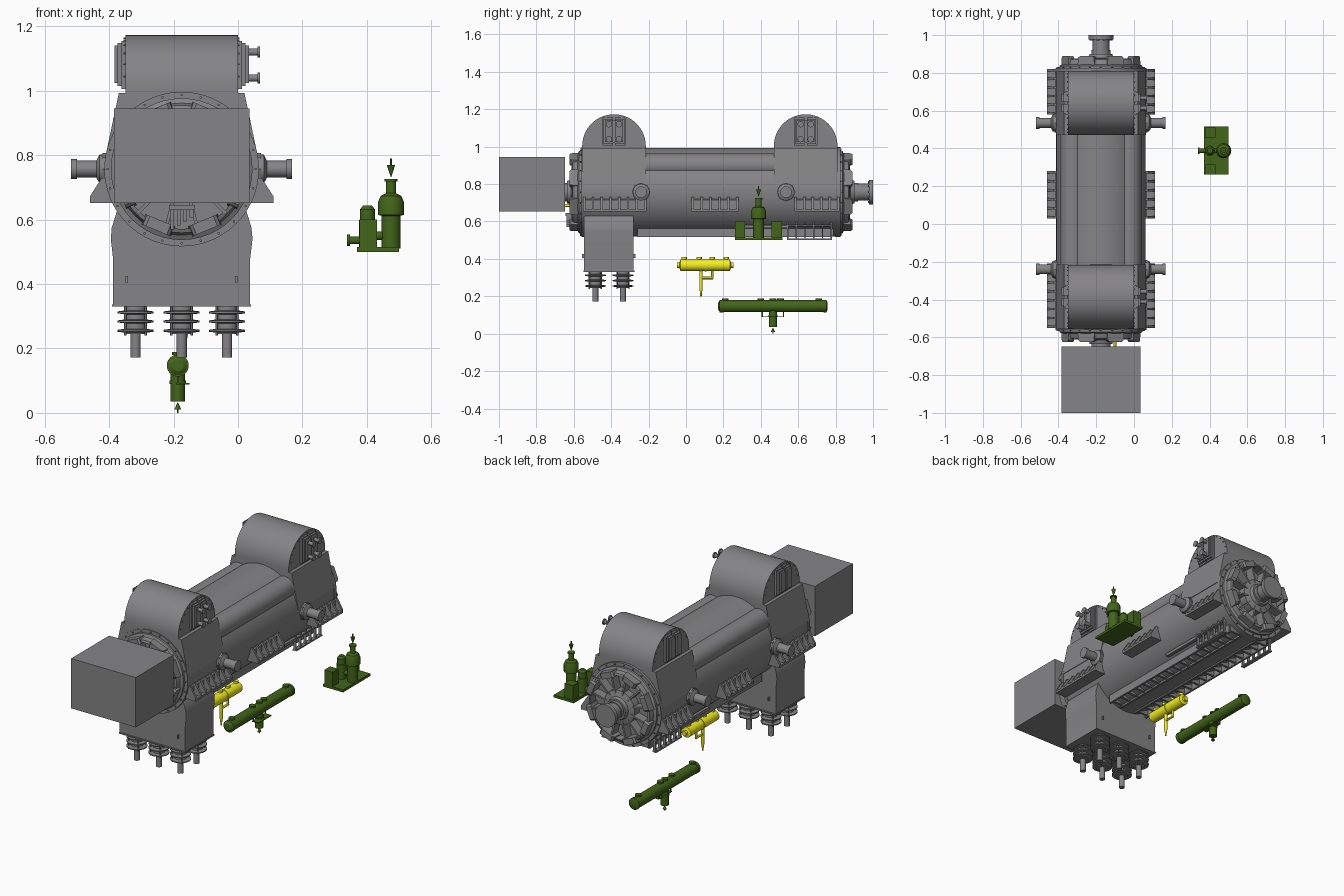
import bpy, bmesh
from math import sin, cos, pi, radians
from mathutils import Vector, Matrix

if "Cube" in bpy.data.objects:
    bpy.data.objects.remove(bpy.data.objects["Cube"])

CX, CZ = -0.175, 0.757          # machine axis
ENDS = (-1, 1)
DOMES = (-0.385, 0.64)


def material(name, c):
    m = bpy.data.materials.new(name)
    m.diffuse_color = (*c, 1)
    m.use_nodes = True
    m.node_tree.nodes["Principled BSDF"].inputs["Base Color"].default_value = m.diffuse_color
    return m


GREEN = material("dark_green", (0.055, 0.13, 0.01))
YELLOW = material("yellow", (0.9, 0.86, 0.015))
GREY = material("dark_grey", (0.235, 0.23, 0.238))


def to3(axis, a, b, h):
    return {'X': (h, a, b), 'Y': (a, h, b), 'Z': (a, b, h)}[axis]


def box(bm, x0, x1, y0, y1, z0, z1, rot=None):
    m = Matrix.Translation(((x0 + x1) / 2, (y0 + y1) / 2, (z0 + z1) / 2))
    if rot:
        m = rot @ m
    m = m @ Matrix.Diagonal((abs(x1 - x0), abs(y1 - y0), abs(z1 - z0), 1))
    bmesh.ops.create_cube(bm, size=1, matrix=m)


def lathe(bm, axis, a, b, prof, seg=32, closed=False):
    """Spin (radius, height) pairs round an axis through (a, b)."""
    rings = [[bm.verts.new(to3(axis, a + r * cos(2 * pi * i / seg), b + r * sin(2 * pi * i / seg), h))
              for i in range(seg)] for r, h in prof]
    pairs = list(zip(rings, rings[1:])) + ([(rings[-1], rings[0])] if closed else [])
    for p, q in pairs:
        for i in range(seg):
            j = (i + 1) % seg
            bm.faces.new((p[i], p[j], q[j], q[i]))
    if not closed:
        bm.faces.new(rings[0])
        bm.faces.new(rings[-1])


def cyl(bm, axis, a, b, r, h0, h1, seg=24):
    lathe(bm, axis, a, b, [(r, h0), (r, h1)], seg)


def prism(bm, axis, pts, h0, h1):
    p, q = [[bm.verts.new(to3(axis, a, b, h)) for a, b in pts] for h in (h0, h1)]
    bm.faces.new(p)
    bm.faces.new(q)
    for i in range(len(pts)):
        j = (i + 1) % len(pts)
        bm.faces.new((p[i], p[j], q[j], q[i]))


def part(name, build, mat=GREY):
    bm = bmesh.new()
    build(bm)
    bmesh.ops.recalc_face_normals(bm, faces=bm.faces)
    me = bpy.data.meshes.new(name)
    bm.to_mesh(me)
    bm.free()
    ob = bpy.data.objects.new(name, me)
    bpy.context.collection.objects.link(ob)
    me.materials.append(mat)


# Stator casing with two shoulder ducts and end flanges
def casing(bm):
    lathe(bm, 'Y', CX, CZ, [(.24, -.56), (.24, -.54), (.237, -.54), (.237, .8), (.24, .8), (.24, .825)], 64)
    for s in ENDS:
        cyl(bm, 'Y', CX + s * .15, .9, .064, -.23, .49, 32)
part("stator_casing", casing)


# Cooler domes on sloping saddles
def arch(y, r, z, base):
    return [(y - r, base)] + [(y - r * cos(pi * i / 32), z + r * sin(pi * i / 32)) for i in range(33)] + [(y + r, base)]


def domes(bm):
    for y in DOMES:
        prism(bm, 'X', arch(y, .17, 1.003, .93), -.35, 0)
        prism(bm, 'Y', [(CX + x, z) for x, z in ((-.238, .79), (-.195, .993), (.195, .993), (.238, .79))],
              y - .17, y + .17)
part("cooler_domes", domes)


def headers(bm):
    for y in DOMES:
        for x, s in ((-.35, -1), (0, 1)):
            for d, w, z0, z1 in ((.012, .062, 1.005, 1.155), (.024, .055, 1.015, 1.148), (.034, .048, 1.025, 1.14)):
                for k in ENDS:
                    ya, yb = y + k * .006, y + k * w
                    box(bm, x, x + s * d, min(ya, yb), max(ya, yb), z0, z1)
            box(bm, x, x + s * .02, y - .02, y + .02, 1.02, 1.14)
        for dy in (-.027, .027):
            for z in (1.04, 1.12):
                lathe(bm, 'X', y + dy, z, [(.011, .03), (.011, .06), (.017, .06), (.017, .068)], 16)
part("cooler_headers", headers)


def cover_bolts(bm):
    for y in DOMES:
        for x, h in ((-.35, -.355), (0, .005)):
            for i in range(1, 12):
                t = pi * i / 12
                cyl(bm, 'X', y - .16 * cos(t), 1.003 + .16 * sin(t), .003, x, h, 6)
part("cover_bolts", cover_bolts)


# Ribbed bearing shields at both ends: rim, thin spokes over open pockets, hub
def shields(bm):
    for y, s in ((-.56, -1), (.825, 1)):
        lathe(bm, 'Y', CX, CZ, [(.22, y - s * .01), (.22, y + s * .012), (.205, y + s * .02), (.198, y + s * .045),
                                (.186, y + s * .05), (.186, y - s * .01)], 48, True)
        lathe(bm, 'Y', CX, CZ, [(.1, y - s * .01), (.1, y + s * .045), (.066, y + s * .055), (.06, y + s * .075)], 32)
        for i in range(12):
            rot = Matrix.Translation((CX, 0, CZ)) @ Matrix.Rotation(radians(30 * i + 15), 4, 'Y')
            box(bm, .06, .195, min(y, y + s * .052), max(y, y + s * .052), -.005, .005, rot)
        for i in range(8):
            rot = Matrix.Translation((CX, 0, CZ)) @ Matrix.Rotation(radians(45 * i + 22.5), 4, 'Y')
            prof = [(-.05, y), (-.045, y + s * .055), (-.035, y + s * .064),
                    (.035, y + s * .064), (.045, y + s * .055), (.05, y)]
            n = len(bm.verts)
            prism(bm, 'X', [(h, w) for w, h in prof], .172, .206)
            bm.verts.ensure_lookup_table()
            bmesh.ops.transform(bm, matrix=rot, verts=bm.verts[n:])
        for i in range(24):
            t = 2 * pi * i / 24
            cyl(bm, 'Y', CX + .23 * cos(t), CZ + .23 * sin(t), .004, y, y + s * .006, 6)
part("bearing_shields", shields)


def shaft(bm):
    lathe(bm, 'Y', CX, CZ, [(.05, -.655), (.05, .92), (.045, .92), (.045, .978), (.066, .978), (.066, 1)], 32)
    for i in range(10):
        t = 2 * pi * i / 10
        cyl(bm, 'Y', CX + .055 * cos(t), CZ + .055 * sin(t), .006, .972, 1, 8)
part("rotor_shaft", shaft)

part("exciter_box", lambda bm: box(bm, -.385, .035, -1, -.648, .652, .945))


def brushes(bm):
    box(bm, -.215, -.135, -.645, -.58, .63, .645)
    for i in range(4):
        box(bm, -.21 + i * .02, -.198 + i * .02, -.64, -.58, .57 + .012 * i, .64)
part("brush_holders", brushes)


# Lifting trunnions
def trunnions(bm):
    for y in (-.24, .535):
        for s in ENDS:
            lathe(bm, 'X', y, CZ, [(.045, CX + s * .21), (.045, CX + s * .255), (.026, CX + s * .265),
                                   (.026, CX + s * .325), (.031, CX + s * .325), (.031, CX + s * .343)], 24)
            lathe(bm, 'X', y, CZ, [(.05, CX + s * .2), (.05, CX + s * .246)], 8)
part("lifting_trunnions", trunnions)


# Gusseted mounting feet
def feet(bm):
    for s in ENDS:
        for y0, y1, n in ((-.55, -.21, 8), (.03, .28, 6), (.58, .82, 6)):
            def q(*p):
                return [(CX + s * x, z) for x, z in p]
            prism(bm, 'Y', q((.2, .652), (.285, .652), (.285, .664), (.2, .664)), y0, y1)
            prism(bm, 'Y', q((.2, .652), (.242, .652), (.242, .715), (.22, .73)), y0, y1)
            for i in range(n):
                y = y0 + (y1 - y0 - .012) * i / (n - 1)
                prism(bm, 'Y', q((.2, .652), (.285, .652), (.285, .672), (.248, .73), (.2, .73)), y, y + .012)
part("mounting_feet", feet)


# Underside slats and side frames
def underside(bm):
    for s in ENDS:
        for x in (.05, .13):
            box(bm, CX + s * x - .006, CX + s * x + .006, -.26, .78, .516, .57)
        for i in range(17):
            y = -.25 + i * .064
            box(bm, CX + s * .09 - .04, CX + s * .09 + .04, y, y + .014, .522, .56)
        for z in (.502, .572):
            box(bm, CX + s * .165 - .012, CX + s * .165 + .012, .54, .78, z, z + .008)
        for i in range(6):
            y = .54 + i * .0465
            box(bm, CX + s * .165 - .008, CX + s * .165 + .008, y, y + .007, .502, .6)
        box(bm, CX + s * .165 - .01, CX + s * .165 + .01, .28, .54, .565, .582)
part("underside_frames", underside)


# Terminal box and bushings
def terminal(bm):
    half = [(.213, .33), (.213, .48), (.22, .54), (.217, .575), (.2, .63), (.17, .66)]
    prism(bm, 'Y', [(CX + x, z) for x, z in half] + [(CX - x, z) for x, z in reversed(half)], -.545, -.28)
    box(bm, CX - .216, CX + .216, -.549, -.276, .33, .337)
    for x in (-.345, -.005):
        for y in (-.555, -.27):
            box(bm, x - .004, x + .004, min(y, -.4), max(y, -.4), .405, .425)
part("terminal_box", terminal)


def bushings(bm):
    for x in (-.318, -.175, -.034):
        for y in (-.485, -.337):
            prof = [(.034, .335)]
            for z in (.312, .284, .255):
                prof += [(.034, z + .006), (.056, z + .003), (.056, z - .003), (.034, z - .006)]
            lathe(bm, 'Z', x, y, prof + [(.034, .245), (.016, .245), (.016, .172)], 24)
            for i in range(4):
                t = pi / 4 + pi / 2 * i
                cyl(bm, 'Z', x + .045 * cos(t), y + .045 * sin(t), .004, .24, .33, 6)
part("terminal_bushings", bushings)


# Pump skid
def pump(bm):
    box(bm, .37, .5, .262, .515, .5, .515)
    lathe(bm, 'Z', .475, .388, [(.029, .51), (.029, .612), (.04, .615), (.04, .655), (.032, .674), (.016, .682),
                                (.015, .718), (.02, .718), (.02, .726)])
    lathe(bm, 'Z', .402, .388, [(.027, .51), (.027, .598), (.023, .6), (.023, .632), (.014, .644)])
    for y0, y1 in ((.262, .315), (.458, .512)):
        box(bm, .378, .432, y0, y1, .515, .6)
    lathe(bm, 'X', .388, .536, [(.012, .4), (.012, .348), (.018, .348), (.018, .338)], 16)
    cyl(bm, 'X', .388, .55, .013, .4, .475, 16)
part("pump_skid", pump, GREEN)


def arrows(bm):
    lathe(bm, 'Z', .475, .388, [(.001, .733), (.013, .77)], 12)
    lathe(bm, 'Z', .475, .388, [(.003, .77), (.003, .79)], 8)
    lathe(bm, 'Z', -.187, .465, [(.003, 0), (.003, .01), (.011, .01), (.001, .032)], 12)
part("flow_arrows", arrows, GREEN)


# Long vessel with its drop pot
def vessel(bm):
    x, z = -.187, .147
    lathe(bm, 'Y', x, z, [(.018, .172), (.03, .18), (.034, .18), (.034, .2), (.032, .2), (.032, .735),
                          (.034, .735), (.034, .75), (.018, .757)])
    for y in (.21, .4, .465, .505, .71):
        lathe(bm, 'Z', x, y, [(.012, z), (.012, .18), (.018, .18), (.018, .189)], 16)
    lathe(bm, 'Z', x, .465, [(.022, z), (.022, .1), (.025, .1), (.025, .09), (.022, .09), (.022, .035)])
    box(bm, x - .005, x + .037, .405, .525, .088, .093)
    box(bm, x - .003, x + .003, .405, .411, .09, .14)
    box(bm, x - .003, x + .003, .519, .525, .09, .14)
part("long_vessel", vessel, GREEN)


# Small yellow cooler with drain pipes
def cooler(bm):
    x, z = -.165, .366
    lathe(bm, 'Y', x, z, [(.014, -.048), (.014, -.035), (.031, -.03), (.031, .1), (.034, .1), (.034, .11), (.031, .11),
                          (.031, .235), (.014, .24), (.014, .255)])
    for y in (-.01, .07, .14, .215):
        lathe(bm, 'Z', x, y, [(.009, z), (.009, .4), (.015, .4), (.015, .411)], 16)
    lathe(bm, 'Z', x, .08, [(.009, z), (.009, .24), (.006, .225), (.004, .2)], 16)
    cyl(bm, 'Z', x, .14, .007, .295, z, 12)
    cyl(bm, 'Y', x, .298, .007, .08, .145, 12)
part("yellow_cooler", cooler, YELLOW)
part("exciter_sensor", lambda bm: cyl(bm, 'Y', -.1, .685, .008, -.66, -.6, 12), YELLOW)

for ob in bpy.context.scene.objects:
    ob.select_set(True)
    bpy.context.view_layer.objects.active = ob
bpy.ops.object.shade_smooth_by_angle(angle=radians(30))
